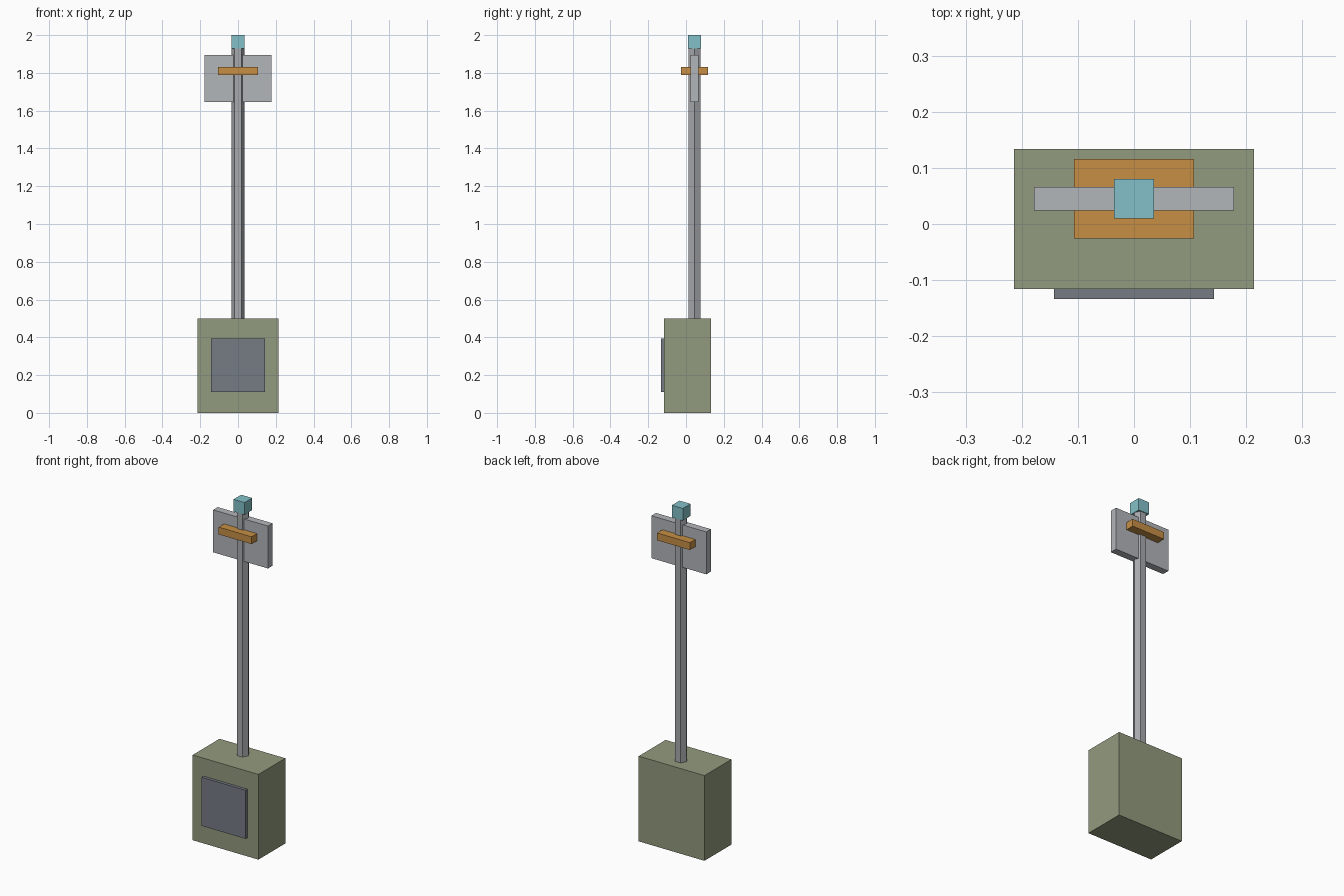
import bpy
import math

if "Cube" in bpy.data.objects:
    bpy.data.objects.remove(bpy.data.objects["Cube"])


def material(name, rgb):
    m = bpy.data.materials.new(name)
    m.diffuse_color = (*rgb, 1.0)
    m.use_nodes = True
    m.node_tree.nodes["Principled BSDF"].inputs["Base Color"].default_value = m.diffuse_color
    return m


olive = material("olive", (0.29, 0.325, 0.21))
slate = material("slate grey", (0.18, 0.20, 0.235))
steel = material("steel grey", (0.39, 0.40, 0.42))
pale = material("pale grey", (0.45, 0.465, 0.49))
orange = material("orange", (0.57, 0.275, 0.06))
cyan = material("light cyan", (0.227, 0.527, 0.578))

POLE_Y = 0.045  # the mast axis sits behind the centre


def box(name, mat, x, y, z):
    """Box spanning the (min, max) ranges x, y and z."""
    spans = (x, y, z)
    bpy.ops.mesh.primitive_cube_add(size=1, location=[(a + b) / 2 for a, b in spans])
    ob = bpy.context.object
    ob.name = name
    ob.scale = [b - a for a, b in spans]
    bpy.ops.object.transform_apply(location=False, rotation=False, scale=True)
    ob.data.materials.append(mat)
    return ob


def around(half, centre=POLE_Y):
    return (centre - half, centre + half)


# Base cabinet with its front door
box("cabinet", olive, (-0.2135, 0.2135), (-0.1155, 0.1335), (0, 0.5))
box("cabinet_door", slate, (-0.1423, 0.1423), (-0.1335, -0.098), (0.11, 0.395))

# Six-sided mast, corners pointing left and right
bpy.ops.mesh.primitive_cylinder_add(vertices=6, radius=0.0356, depth=1.43,
                                    location=(0, POLE_Y, 0.5 + 0.715),
                                    rotation=(0, 0, math.radians(30)))
mast = bpy.context.object
mast.name = "mast"
mast.data.materials.append(steel)

# Panel, crossbar and lamp at the mast head
box("panel", pale, (-0.178, 0.178), around(0.0213), (1.646, 1.895))
box("crossbar", orange, (-0.1068, 0.1068), around(0.0712), (1.789, 1.832))
box("lamp", cyan, (-0.0356, 0.0356), around(0.0356), (1.929, 2.0))
